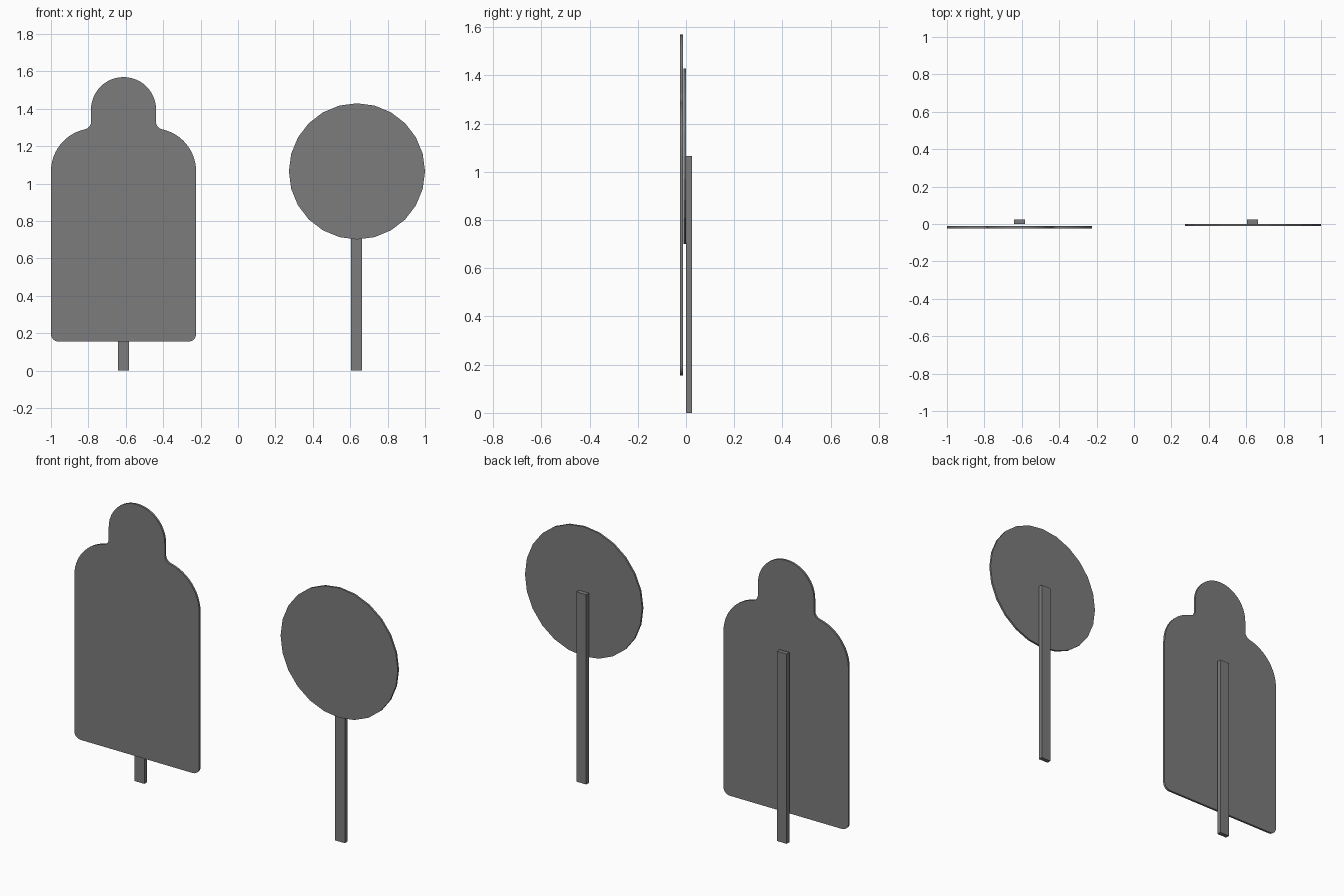
import bpy, bmesh
from math import sin, cos, pi, radians, acos, sqrt

cube = bpy.data.objects.get("Cube")
if cube:
    bpy.data.objects.remove(cube, do_unlink=True)

# Single painted grey
grey = bpy.data.materials.new("dark grey")
grey.use_nodes = True
COLOUR = (0.2, 0.2, 0.2, 1)
grey.diffuse_color = COLOUR
bsdf = next(n for n in grey.node_tree.nodes if n.type == 'BSDF_PRINCIPLED')
bsdf.inputs["Base Color"].default_value = COLOUR


def plate(name, outline, x, y_front, y_back):
    """Extrude an x/z outline along y."""
    bm = bmesh.new()
    face = bm.faces.new([bm.verts.new((x + px, y_front, pz)) for px, pz in outline])
    ext = bmesh.ops.extrude_face_region(bm, geom=[face])
    moved = [v for v in ext["geom"] if isinstance(v, bmesh.types.BMVert)]
    bmesh.ops.translate(bm, verts=moved, vec=(0, y_back - y_front, 0))
    bmesh.ops.recalc_face_normals(bm, faces=bm.faces)
    mesh = bpy.data.meshes.new(name)
    bm.to_mesh(mesh)
    bm.free()
    mesh.materials.append(grey)
    obj = bpy.data.objects.new(name, mesh)
    bpy.context.collection.objects.link(obj)
    return obj


def arc(cx, cz, r, start, end, steps):
    angles = [start + (end - start) * i / steps for i in range(steps + 1)]
    return [(cx + r * cos(a), cz + r * sin(a)) for a in angles]


def torso_outline():
    """Right half from the bottom corner up to the crown, then mirrored."""
    half_w, head_r, corner, shoulder, neck = 0.388, 0.174, 0.04, 0.23, 0.04
    bottom, shoulder_z, head_z = 0.155, 1.065, 1.395
    sx = half_w - shoulder
    nx = head_r + neck
    # Shoulder arc meets the neck fillet tangentially
    meet = acos((nx - sx) / (shoulder + neck))
    nz = shoulder_z + sqrt((shoulder + neck) ** 2 - (nx - sx) ** 2)
    half = arc(half_w - corner, bottom + corner, corner, -pi / 2, 0, 6)
    half += arc(sx, shoulder_z, shoulder, 0, meet, 12)
    half += arc(nx, nz, neck, meet + pi, pi, 6)[1:]
    half += arc(0, head_z, head_r, 0, pi / 2, 12)
    return half + [(-px, pz) for px, pz in reversed(half[:-1])]


# Target faces
torso = plate("torso_target", torso_outline(), -0.612, -0.024, -0.012)
disc = plate("round_target", arc(0, 1.065, 0.364, 0, 2 * pi, 24)[:-1], 0.636, -0.011, 0)

# Support posts
POST = [(-0.03, 0), (0.03, 0), (0.03, 1.065), (-0.03, 1.065)]
for side, x in (("right", -0.612), ("left", 0.633)):
    plate(side + "_post", POST, x, 0, 0.024)

# Smooth the curved rim of the torso, keep its edges sharp
bpy.ops.object.select_all(action='DESELECT')
torso.select_set(True)
bpy.context.view_layer.objects.active = torso
bpy.ops.object.shade_smooth_by_angle(angle=radians(30))
